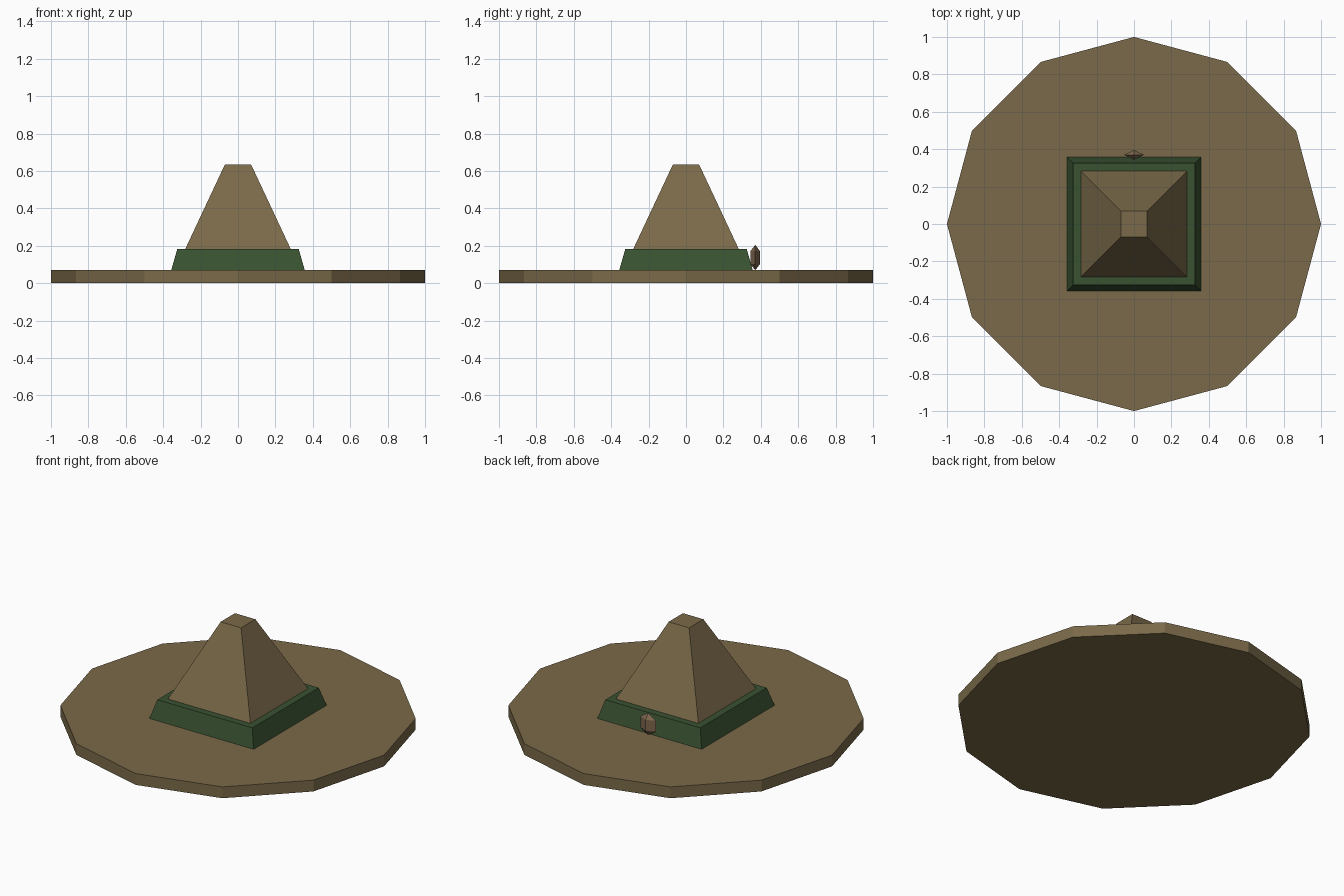
import bpy, math

if "Cube" in bpy.data.objects:
    bpy.data.objects.remove(bpy.data.objects["Cube"])


def material(name, rgb):
    m = bpy.data.materials.new(name)
    m.diffuse_color = (*rgb, 1.0)
    m.use_nodes = True
    m.node_tree.nodes["Principled BSDF"].inputs["Base Color"].default_value = m.diffuse_color
    return m


felt = material("felt brown", (0.195, 0.144, 0.067))
green = material("band green", (0.041, 0.084, 0.031))
wood = material("button brown", (0.205, 0.133, 0.076))


def frustum(name, sides, r0, r1, z0, z1, turn, mat):
    """Flat-sided tapered prism standing between z0 and z1."""
    bpy.ops.mesh.primitive_cone_add(vertices=sides, radius1=r0, radius2=r1,
                                    depth=z1 - z0, location=(0, 0, (z0 + z1) / 2),
                                    rotation=(0, 0, turn))
    ob = bpy.context.object
    ob.name = name
    ob.data.materials.append(mat)
    return ob


R2 = math.sqrt(2)  # half width to corner radius
QUARTER = math.pi / 4

# Wide twelve-sided brim
frustum("brim", 12, 1.0, 1.0, 0.0, 0.07, 0, felt)

# Square crown, running down inside the band to the brim
frustum("crown", 4, 0.335 * R2, 0.07 * R2, 0.07, 0.635, QUARTER, felt)

# Square band around the foot of the crown
frustum("hat_band", 4, 0.357 * R2, 0.325 * R2, 0.07, 0.182, QUARTER, green)

# Small faceted button on the back of the band
bpy.ops.mesh.primitive_uv_sphere_add(segments=4, ring_count=3, radius=1,
                                     location=(0, 0.37, 0.137))
button = bpy.context.object
button.name = "band_button"
button.scale = (0.061, 0.03, 0.068)
button.data.materials.append(wood)
